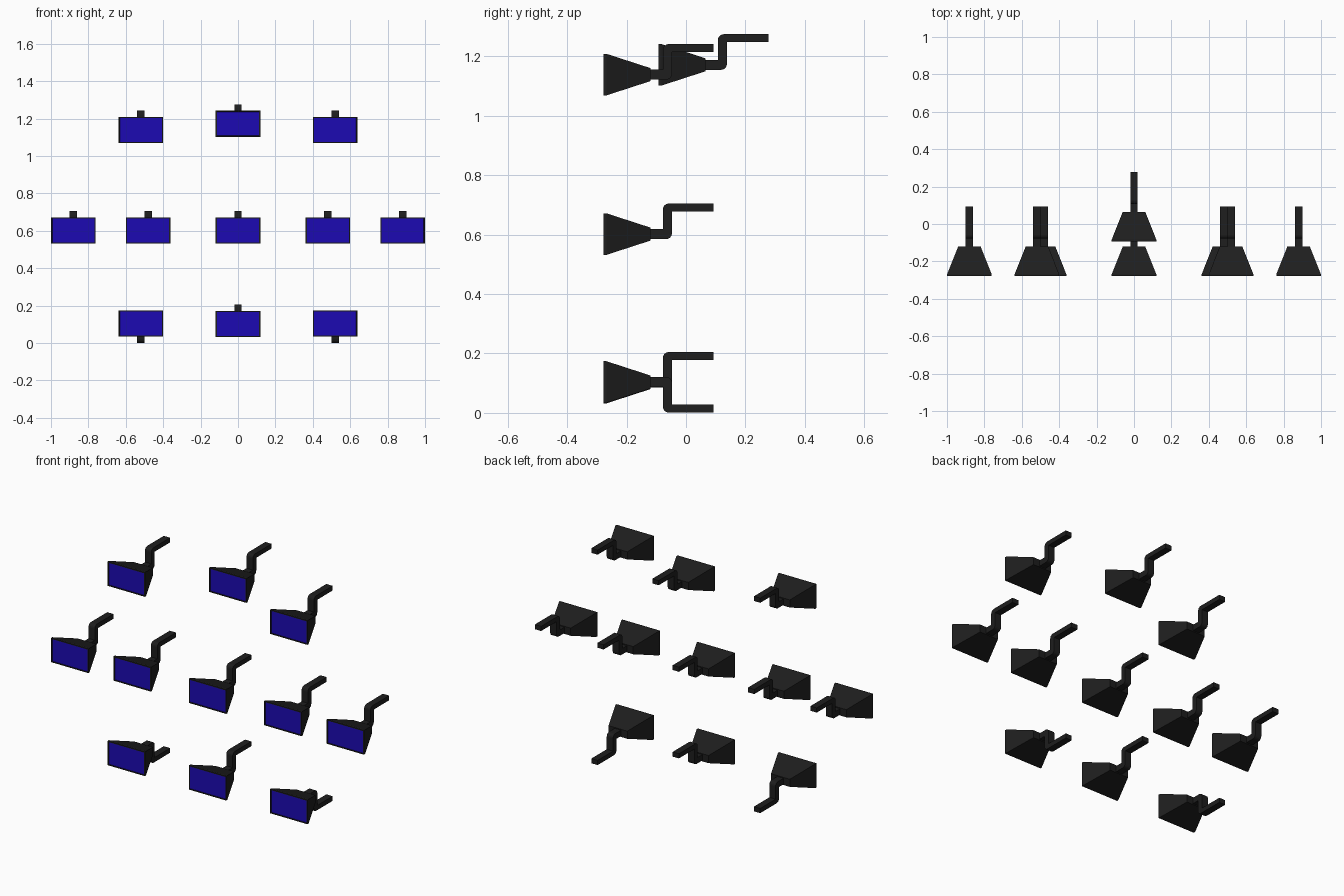
import bpy, bmesh, math

if "Cube" in bpy.data.objects:
    bpy.data.objects.remove(bpy.data.objects["Cube"])


def material(name, color):
    m = bpy.data.materials.new(name)
    m.diffuse_color = color
    m.use_nodes = True
    m.node_tree.nodes["Principled BSDF"].inputs["Base Color"].default_value = m.diffuse_color
    return m


BLACK = material("black_plastic", (0.013, 0.013, 0.013, 1))
BLUE = material("blue_screen", (0.012, 0.003, 0.45, 1))


def rounded(y, z, a0, r=0.02, n=4):
    # quarter arc around centre (y, z), starting at angle a0 degrees
    return [(y + r * math.cos(math.radians(a0 + 90 * i / n)),
             z + r * math.sin(math.radians(a0 + 90 * i / n))) for i in range(n + 1)]


def housing_mesh():
    # tapered monitor housing with a short rim and a slightly recessed screen
    bm = bmesh.new()
    sections = [(-0.278, 0.119, 0.070), (-0.268, 0.119, 0.070), (-0.12, 0.06, 0.022)]
    rings = [[bm.verts.new((sx * w, y, sz * h))
              for sx, sz in ((-1, -1), (1, -1), (1, 1), (-1, 1))] for y, w, h in sections]
    for a, b in zip(rings, rings[1:]):
        for i in range(4):
            j = (i + 1) % 4
            bm.faces.new((a[i], a[j], b[j], b[i]))
    bm.faces.new(rings[-1])
    screen = bm.faces.new(rings[0])
    bmesh.ops.recalc_face_normals(bm, faces=bm.faces)
    bmesh.ops.inset_region(bm, faces=[screen], thickness=0.008)
    bmesh.ops.inset_region(bm, faces=[screen], thickness=0.0005, depth=-0.003)
    screen.material_index = 1
    me = bpy.data.meshes.new("monitor_housing")
    bm.to_mesh(me)
    bm.free()
    me.materials.append(BLACK)
    me.materials.append(BLUE)
    return me


def arm_mesh(side):
    # stepped wall arm: side profile extruded across x, rising (1) or dropping (-1)
    prof = [(-0.125, -0.017)] + rounded(-0.067, 0.003, -90)
    prof += [(-0.047, 0.076), (0.093, 0.076), (0.093, 0.103)]
    prof += rounded(-0.058, 0.083, 90)
    prof += [(-0.078, 0.017), (-0.125, 0.017)]
    bm = bmesh.new()
    face = bm.faces.new([bm.verts.new((-0.02, y, side * z)) for y, z in prof])
    ext = bmesh.ops.extrude_face_region(bm, geom=[face])
    bmesh.ops.translate(bm, vec=(0.04, 0, 0),
                        verts=[v for v in ext["geom"] if isinstance(v, bmesh.types.BMVert)])
    bmesh.ops.recalc_face_normals(bm, faces=bm.faces)
    me = bpy.data.meshes.new("wall_arm")
    bm.to_mesh(me)
    bm.free()
    me.materials.append(BLACK)
    return me


def place(name, mesh, loc):
    ob = bpy.data.objects.new(name, mesh)
    ob.location = loc
    bpy.context.collection.objects.link(ob)


HOUSING = housing_mesh()
ARMS = {1: arm_mesh(1), -1: arm_mesh(-1)}

# monitor wall: x, y offset, centre height, arm direction
units = [(0, 0.185, 1.172, 1), (0, 0, 0.602, 1), (0, 0, 0.102, 1)]
for s in (-1, 1):
    units += [(s * 0.519, 0, 1.139, 1), (s * 0.88, 0, 0.602, 1),
              (s * 0.481, 0, 0.602, 1), (s * 0.519, 0, 0.104, -1)]

for i, (x, y, z, side) in enumerate(units, 1):
    place(f"monitor_{i}", HOUSING, (x, y, z))
    place(f"wall_arm_{i}", ARMS[side], (x, y, z))
